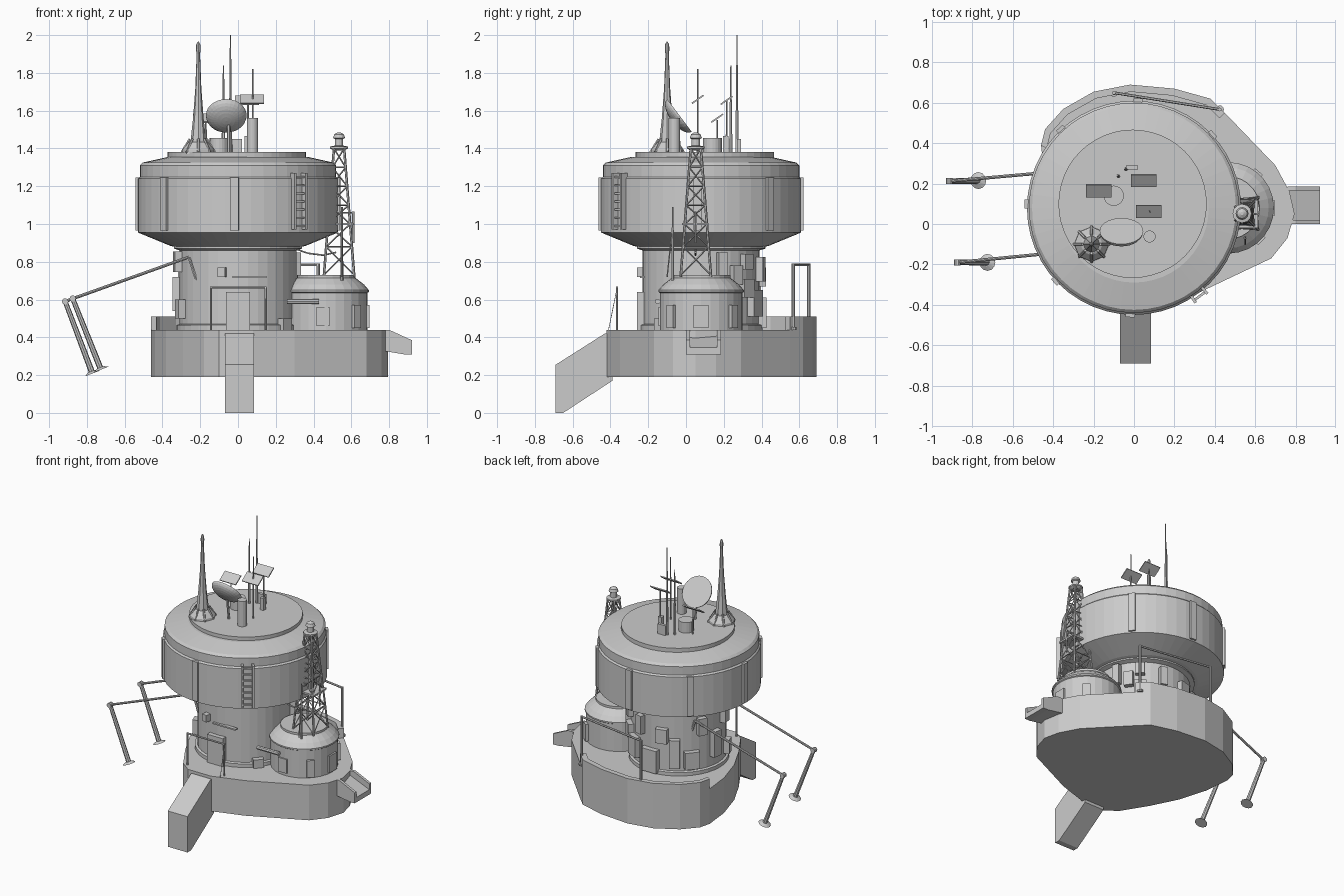
import bpy, bmesh
from math import sin, cos, pi, radians, atan2
from mathutils import Vector, Matrix

old = bpy.data.objects.get("Cube")
if old:
    bpy.data.objects.remove(old, do_unlink=True)

GREY = (0.6, 0.6, 0.6, 1.0)
mat = bpy.data.materials.new("plain grey")
mat.use_nodes = True
mat.diffuse_color = GREY
mat.node_tree.nodes["Principled BSDF"].inputs["Base Color"].default_value = GREY


def finish(name, bm, matrix=None):
    bmesh.ops.recalc_face_normals(bm, faces=bm.faces)
    mesh = bpy.data.meshes.new(name)
    bm.to_mesh(mesh)
    bm.free()
    mesh.materials.append(mat)
    ob = bpy.data.objects.new(name, mesh)
    bpy.context.collection.objects.link(ob)
    if matrix:
        ob.matrix_world = matrix
    return ob


def lathe(name, profile, at, sides=32, matrix=None):
    """Turn (radius, z) pairs into a closed solid about a vertical axis."""
    bm = bmesh.new()
    rings = [[bm.verts.new((r * cos(2 * pi * i / sides), r * sin(2 * pi * i / sides), z))
              for i in range(sides)] for r, z in profile]
    for a, b in zip(rings, rings[1:]):
        for i in range(sides):
            j = (i + 1) % sides
            bm.faces.new((a[i], a[j], b[j], b[i]))
    bm.faces.new(rings[0])
    bm.faces.new(rings[-1])
    return finish(name, bm, matrix or Matrix.Translation((at[0], at[1], 0)))


def tube(name, a, b, r, r2=None, sides=6):
    a, b = Vector(a), Vector(b)
    d = b - a
    m = Matrix.Translation(a) @ d.to_track_quat('Z', 'Y').to_matrix().to_4x4()
    return lathe(name, [(r, 0), (r if r2 is None else r2, d.length)], None, sides, m)


def box(name, at, size, turn=0.0, tilt=0.0):
    bm = bmesh.new()
    bmesh.ops.create_cube(bm, size=1, matrix=Matrix.Diagonal((*size, 1)))
    return finish(name, bm, Matrix.Translation(at) @ Matrix.Rotation(turn, 4, 'Z')
                  @ Matrix.Rotation(tilt, 4, 'X'))


def prism(name, outline, low, high, place=lambda u, v, w: (u, v, w)):
    bm = bmesh.new()
    a = [bm.verts.new(place(u, v, low)) for u, v in outline]
    b = [bm.verts.new(place(u, v, high)) for u, v in outline]
    bm.faces.new(a)
    bm.faces.new(b)
    for i in range(len(a)):
        j = (i + 1) % len(a)
        bm.faces.new((a[i], a[j], b[j], b[i]))
    return finish(name, bm)


# Base deck with a parapet round the back
back = [(-.46, .39), (-.44, .47), (-.35, .57), (-.2, .655), (-.02, .69),
        (.2, .67), (.38, .62), (.45, .55)]
front = [(.7, .29), (.77, .16), (.795, .05), (.76, -.07), (.68, -.17), (.3, -.35),
         (.08, -.42), (-.1, -.42), (-.18, -.36), (-.29, -.18), (-.38, 0), (-.44, .2)]
prism("base_deck", back + front, .19, .44)
inner = [(x * .94, .1 + (y - .1) * .94) for x, y in back]
prism("parapet", back + inner[::-1], .44, .51)

# Front ramp and side chute
prism("front_ramp", [(-.39, .42), (-.43, .42), (-.69, .255), (-.69, 0), (-.65, 0), (-.39, .17)],
      -.07, .085, lambda u, v, w: (w, u, v))
chute = [(.76, .41), (.92, .345), (.92, .31), (.88, .31), (.76, .33)]
rail = [(.76, .44), (.8, .44), (.92, .385), (.92, .31), (.88, .31), (.76, .33)]
prism("chute_floor", chute, .01, .17, lambda u, v, w: (u, w, v))
for y in (0, .165):
    prism("chute_rail", rail, y, y + .02, lambda u, v, w: (u, w, v))

# Central column and round head
C = (0, .08)
lathe("column", [(.325, .44), (.325, .465), (.31, .47), (.31, .86), (.34, .87), (.34, .89)], C, 36)
lathe("head", [(.34, .88), (.36, .885), (.53, .955), (.53, 1.24), (.52, 1.25), (.52, 1.31),
               (.505, 1.325), (.37, 1.355)], C, 48)
lathe("roof_disc", [(.367, 1.34), (.367, 1.38)], (-.007, .1), 48)


def on_ring(name, deg, radius, z, size):
    """Box fixed to a round wall: size is depth, width, height."""
    t = radians(deg)
    return box(name, (C[0] + radius * cos(t), C[1] + radius * sin(t), z), size, t)


for deg in (-92, -137, 178, 133, 88, 43, -2):
    on_ring("head_strip", deg, .53, 1.105, (.024, .045, .28))

# Ladder on the head
for deg in (-57, -49.5):
    on_ring("ladder_side", deg, .54, 1.12, (.04, .014, .3))
for k in range(7):
    on_ring("ladder_rung", -53.2, .545, .99 + k * .043, (.012, .065, .01))

# Fittings on the column: angle, height, width, tall
fittings = [(-105, .745, .04, .05), (20, .78, .05, .14), (35, .73, .06, .1), (48, .8, .06, .08),
            (48, .66, .08, .1), (62, .58, .1, .14), (75, .76, .05, .13), (90, .53, .12, .16),
            (105, .72, .08, .1), (120, .6, .07, .2), (140, .55, .1, .12), (152, .78, .06, .12),
            (172, .63, .07, .18), (190, .8, .06, .11), (200, .55, .06, .1), (-40, .47, .07, .06)]
for deg, z, w, h in fittings:
    on_ring("column_box", deg, .315, z, (.06, w, h))

# Doorway, lintel bar and free-standing frame
box("front_door", (0, -.235, .54), (.125, .05, .2))
box("lintel_bar", (.06, -.232, .72), (.18, .025, .01))
for x in (-.143, .147):
    tube("frame_post", (x, -.365, .44), (x, -.365, .665), .006)
tube("frame_bar", (-.148, -.365, .665), (.152, -.365, .665), .006)
tube("frame_cable", (.147, -.365, .66), (.147, -.41, .44), .002)

# Side hut with plinth, door, window and pipe
H = (.467, .08)
lathe("hut", [(.218, .44), (.218, .635), (.226, .64), (.226, .65), (.2, .68), (.155, .715),
              (.155, .73)], H, 28)
box("hut_door", (.45, -.135, .51), (.07, .02, .1))
box("hut_side_door", (.685, .08, .51), (.02, .08, .12))
for deg in (-45, 50):
    t = radians(deg)
    box("hut_box", (H[0] + .22 * cos(t), H[1] + .22 * sin(t), .51), (.03, .05, .12), t)
tube("hut_pipe", (.26, -.15, .59), (.43, -.15, .59), .014, sides=8)

# Lattice tower with lantern
T = Vector((.535, .052))


def corner(i, z):
    h = .08 + (.027 - .08) * (z - .73) / .67
    return (T.x + h * (1, -1, -1, 1)[i % 4], T.y + h * (1, 1, -1, -1)[i % 4], z)


levels = [.73, .88, 1.0, 1.1, 1.2, 1.3, 1.4]
for i in range(4):
    tube("tower_leg", corner(i, .72), corner(i, 1.4), .007)
    for lo, hi in zip(levels, levels[1:]):
        tube("tower_ring", corner(i, hi), corner(i + 1, hi), .004, sides=4)
        tube("tower_brace", corner(i, lo), corner(i + 1, hi), .004, sides=4)
        tube("tower_brace", corner(i + 1, lo), corner(i, hi), .004, sides=4)
lathe("lantern", [(.03, 1.39), (.047, 1.4), (.047, 1.41), (.022, 1.415), (.022, 1.45),
                  (.032, 1.455), (.025, 1.475), (.008, 1.485)], T, 12)
box("tower_landing", (.55, .05, 1.0), (.13, .14, .012))
tube("landing_post", (.61, .05, .9), (.61, .05, 1.065), .006)
tube("landing_rail", (.5, .05, 1.06), (.615, .05, 1.06), .005)
tube("hut_mast", (.55, -.07, .7), (.55, -.07, 1.09), .008, .005)
tube("hut_mast_brace", (.55, -.1, .72), (.55, -.07, 1.0), .004)

# Sagging cable from column to tower
cable = [(.3, .05, .87), (.37, .05, .845), (.45, .05, .835), (.52, .05, .85)]
for a, b in zip(cable, cable[1:]):
    tube("cable", a, b, .005)

# Long rail on the back deck
ends = [(-.1, .65), (.425, .567)]
for x, y in ends:
    tube("rail_post", (x, y, .44), (x, y, .79), .009, sides=8)
    lathe("rail_foot", [(.02, .44), (.02, .455)], (x, y), 10)
tube("rail_beam", (*ends[0], .785), (*ends[1], .785), .007)

# Two side arms with hanging legs and feet
arms = [((-.26, .27, .825), (-.915, .212, .59), (-.775, .215, .22)),
        ((-.26, -.13, .825), (-.875, -.19, .605), (-.73, -.19, .24))]
for root, elbow, foot in arms:
    tube("arm", root, elbow, .008, sides=8)
    tube("arm_strut", root, (root[0] + .04, root[1], .7), .008)
    tube("arm_leg", elbow, foot, .013, .016, 8)
    tube("arm_elbow", (elbow[0], elbow[1] - .015, elbow[2]), (elbow[0], elbow[1] + .015, elbow[2]), .017, sides=10)
    axis = (Vector(foot) - Vector(elbow)).normalized() * .012
    tube("arm_foot", foot, Vector(foot) + axis, .02, .042, 12)

# Roof spire on a faceted dome
S = (-.21, -.1)
lathe("spire_dome", [(.088, 1.37), (.085, 1.395), (.055, 1.43), (.045, 1.435)], S, 8)
lathe("spire", [(.042, 1.43), (.028, 1.56), (.016, 1.72), (.009, 1.9), (.012, 1.92),
                (.011, 1.95), (.003, 1.965)], S, 8)
for k in range(8):
    t = k * pi / 4
    tube("spire_rib", (S[0] + .088 * cos(t), S[1] + .088 * sin(t), 1.38),
         (S[0] + .045 * cos(t), S[1] + .045 * sin(t), 1.45), .007)

# Dish facing back and up
tilt = Vector((0, .8, .6)).to_track_quat('Z', 'X').to_matrix().to_4x4()
bowl = [(.107 * sin(k * pi / 14) + .001, -.05 * cos(k * pi / 14)) for k in range(8)]
lathe("dish", bowl, None, 28, Matrix.Translation((-.062, -.035, 1.575)) @ tilt)
tube("dish_post", (-.05, -.03, 1.37), (-.05, -.05, 1.54), .009)

# Roof drums and boxes
lathe("roof_drum", [(.05, 1.37), (.05, 1.455)], (-.1, .14), 20)
lathe("roof_stack", [(.03, 1.37), (.03, 1.56)], (.077, -.062), 16)
box("roof_box", (-.01, .28, 1.41), (.06, .02, .08))
box("roof_box", (.05, .21, 1.42), (.03, .03, .09))

# Tilted flat panels on poles: centre, pole height
for x, y, z, top in ((-.175, .165, 1.56, 1.55), (.048, .215, 1.655, 1.65), (.073, .062, 1.66, 1.82)):
    box("roof_panel", (x, y, z), (.127, .075, .008), 0, radians(35))
    tube("panel_pole", (x + .005, y, 1.37), (x + .005, y, top), .006, .004)

# Whip antennas
for x, y, top in ((-.077, .237, 1.84), (-.04, .27, 2.0)):
    tube("antenna_base", (x, y, 1.37), (x, y, 1.6), .01, .008)
    tube("antenna", (x, y, 1.6), (x, y, top), .007, .003)
